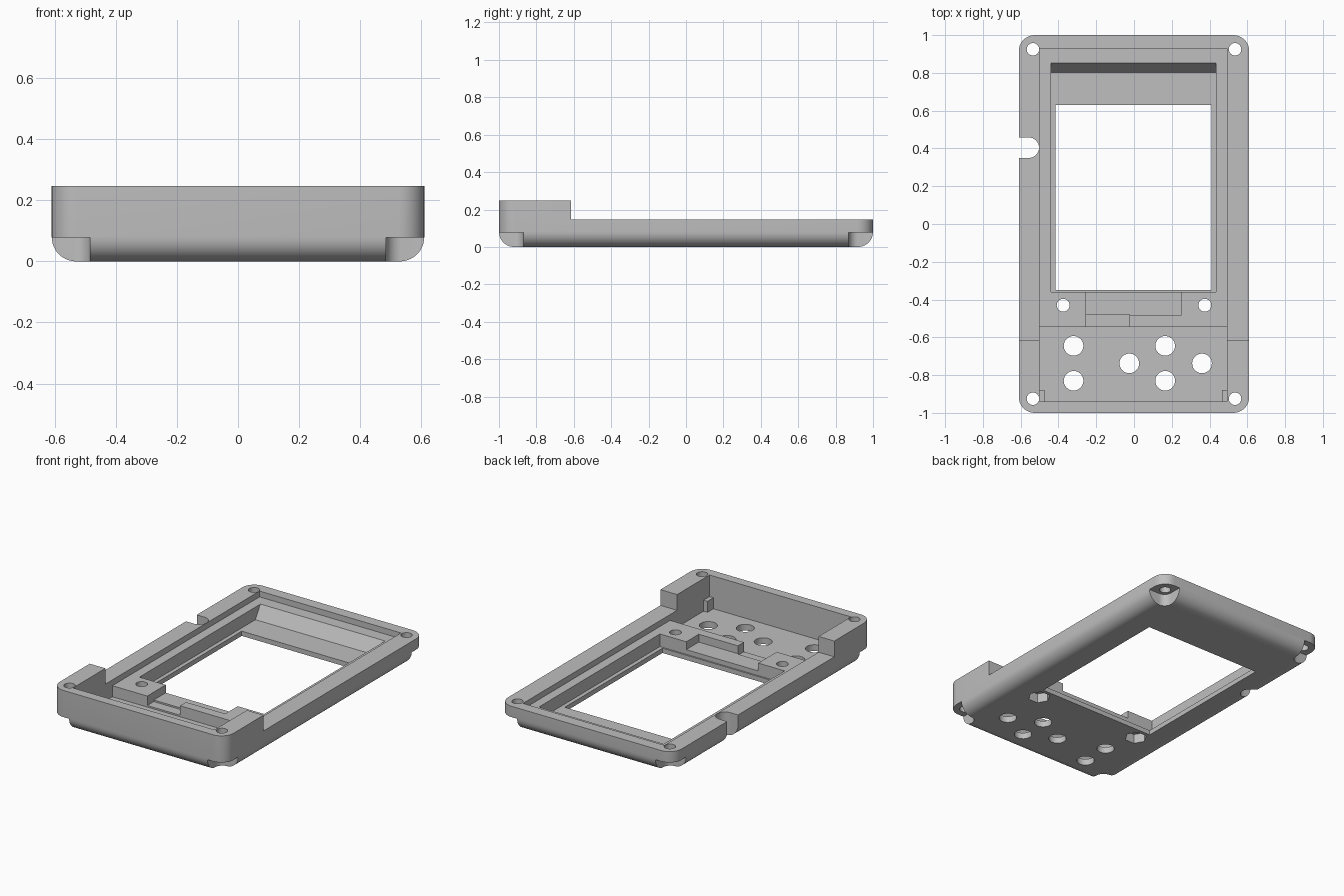
import bpy, bmesh, math
from mathutils import Vector

scene = bpy.context.scene
old = bpy.data.objects.get("Cube")
if old:
    bpy.data.objects.remove(old, do_unlink=True)

HALF_X, HALF_Y, ROUND = 0.61, 1.0, 0.08
FRONT_TOP, BACK_TOP, LEDGE, FLOOR = 0.247, 0.147, 0.11, 0.04
ABOVE, BELOW = 0.5, -0.1

grey = bpy.data.materials.new("plain grey")
grey.use_nodes = True
colour = (0.52, 0.52, 0.52, 1)
grey.diffuse_color = colour
grey.node_tree.nodes["Principled BSDF"].inputs["Base Color"].default_value = colour


def loft(name, rings):
    """Closed solid through equal-length rings of points."""
    bm = bmesh.new()
    loops = [[bm.verts.new(p) for p in ring] for ring in rings]
    n = len(loops[0])
    for a, b in zip(loops, loops[1:]):
        for i in range(n):
            j = (i + 1) % n
            bm.faces.new((a[i], a[j], b[j], b[i]))
    bm.faces.new(loops[0][::-1])
    bm.faces.new(loops[-1])
    bmesh.ops.recalc_face_normals(bm, faces=bm.faces)
    mesh = bpy.data.meshes.new(name)
    bm.to_mesh(mesh)
    bm.free()
    mesh.materials.append(grey)
    obj = bpy.data.objects.new(name, mesh)
    scene.collection.objects.link(obj)
    return obj


def rounded(hx, hy, r, z, cx=0, cy=0, steps=8):
    pts = []
    for k, (sx, sy) in enumerate([(1, 1), (-1, 1), (-1, -1), (1, -1)]):
        for i in range(steps + 1):
            a = math.pi / 2 * (k + i / steps)
            pts.append((cx + sx * (hx - r) + r * math.cos(a),
                        cy + sy * (hy - r) + r * math.sin(a), z))
    return pts


# Case body: straight walls over a rounded bottom edge
rings = []
for i in range(11):
    t = math.pi / 2 * i / 10
    inset = ROUND * (1 - math.sin(t))
    rings.append(rounded(HALF_X - inset, HALF_Y - inset,
                         ROUND + 0.004 - inset, ROUND * (1 - math.cos(t))))
rings.append(rounded(HALF_X, HALF_Y, ROUND + 0.004, FRONT_TOP))
case = loft("case_shell", rings)

cutters = []


def cut(rings):
    obj = loft("cutter", rings)
    obj.hide_render = True
    cutters.append(obj)


def cut_outline(points, z0, z1=ABOVE):
    cut([[(x, y, z) for x, y in points] for z in (z0, z1)])


def cut_box(x0, x1, y0, y1, z0, z1=ABOVE):
    cut_outline([(x0, y0), (x1, y0), (x1, y1), (x0, y1)], z0, z1)


def cut_round(x, y, r, z0=BELOW, z1=ABOVE, sides=32):
    cut_outline([(x + r * math.cos(math.tau * i / sides),
                  y + r * math.sin(math.tau * i / sides)) for i in range(sides)], z0, z1)


# Lower rear rim and the board ledge
cut_box(-1, 1, -0.615, 1.2, BACK_TOP)
cut_box(-0.5, 0.493, -0.94, 0.93, LEDGE)

# Button well, leaving a small post in each front corner
L, R, F, B = -0.5, 0.493, -0.94, -0.545
W, D = 0.027, 0.06
cut_outline([(L + W, F), (R - W, F), (R - W, F + D), (R, F + D),
             (R, B), (L, B), (L, F + D), (L + W, F + D)], FLOOR)

# Screen pocket with a sloped rear wall, then its window
profile = [(-0.36, 0.03), (0.803, 0.03), (0.853, LEDGE), (0.853, ABOVE), (-0.36, ABOVE)]
cut([[(x, y, z) for y, z in profile] for x in (-0.44, 0.435)])
cut_box(-0.415, 0.41, -0.35, 0.63, BELOW)

# Stepped relief between the two screw blocks
cut_box(-0.255, 0.25, -0.485, -0.35, 0.06)
cut_box(-0.255, -0.025, -0.56, -0.48, 0.05)

# Button holes
for x, y in [(-0.32, -0.645), (-0.32, -0.83), (-0.025, -0.738),
             (0.165, -0.645), (0.165, -0.83), (0.36, -0.738)]:
    cut_round(x, y, 0.052)

# Corner screw holes with open recesses below, and nut traps under the blocks
for sx in (-1, 1):
    for sy in (-1, 1):
        cut_round(sx * 0.535, sy * 0.925, 0.033)
        cut([rounded(0.15, 0.15, 0.05, z, sx * 0.635, sy * 1.02) for z in (BELOW, 0.078)])
    cut_round(sx * 0.375, -0.43, 0.034)
    cut_round(sx * 0.375, -0.43, 0.066, BELOW, 0.06, 6)

# Round-ended slot in the right side
cut([rounded(0.15, 0.054, 0.053, z, -0.653, 0.404) for z in (BELOW, ABOVE)])

# Carve everything out of the body
for c in cutters:
    m = case.modifiers.new("carve", 'BOOLEAN')
    m.operation = 'DIFFERENCE'
    m.solver = 'EXACT'
    m.object = c
bpy.context.view_layer.update()
carved = bpy.data.meshes.new_from_object(case.evaluated_get(bpy.context.evaluated_depsgraph_get()))
case.modifiers.clear()
case.data = carved
for c in cutters:
    bpy.data.objects.remove(c, do_unlink=True)

bpy.ops.object.select_all(action='DESELECT')
case.select_set(True)
bpy.context.view_layer.objects.active = case
bpy.ops.object.shade_smooth_by_angle(angle=math.radians(30))
